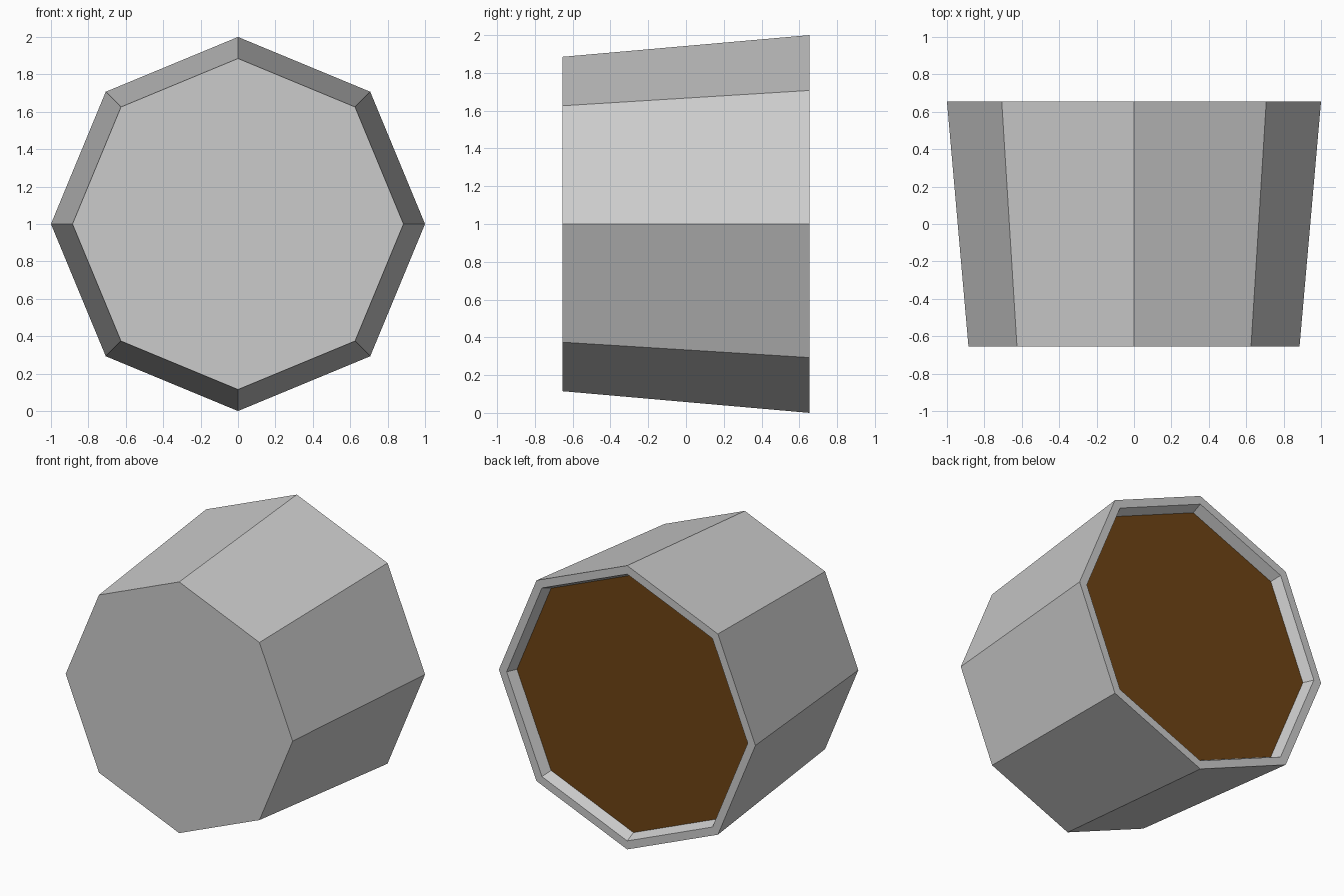
import bpy, math

if "Cube" in bpy.data.objects:
    bpy.data.objects.remove(bpy.data.objects["Cube"])

SIDES = 8


def material(name, rgb):
    m = bpy.data.materials.new(name)
    m.diffuse_color = (*rgb, 1)
    m.use_nodes = True
    m.node_tree.nodes["Principled BSDF"].inputs["Base Color"].default_value = m.diffuse_color
    return m


def ring(radius, y):
    # octagon around the y axis, with corners up, down, left and right
    return [(radius * math.cos(2 * math.pi * i / SIDES), y,
             1 + radius * math.sin(2 * math.pi * i / SIDES)) for i in range(SIDES)]


def build(name, profile, mat, cap_start=True):
    # loft octagons along a (radius, y) profile
    verts = [v for r, y in profile for v in ring(r, y)]
    faces = [tuple(range(SIDES))] if cap_start else []
    for k in range(len(profile) - 1):
        a, b = k * SIDES, (k + 1) * SIDES
        for i in range(SIDES):
            j = (i + 1) % SIDES
            faces.append((a + i, b + i, b + j, a + j))
    mesh = bpy.data.meshes.new(name)
    mesh.from_pydata(verts, [], faces)
    mesh.materials.append(mat)
    obj = bpy.data.objects.new(name, mesh)
    bpy.context.collection.objects.link(obj)
    return obj


grey = material("light grey", (0.6, 0.6, 0.6))
brown = material("dark brown", (0.157, 0.058, 0.007))

# tapered tub lying on its side: base, outer wall, rim, inner wall
build("tub", [(0.885, -0.655), (1.0, 0.655), (0.94, 0.655), (0.908, 0.585)], grey)

# filling recessed behind the rim, facing +y
fill = build("filling", [(0.908, 0.585)], brown)
fill.data.flip_normals()
